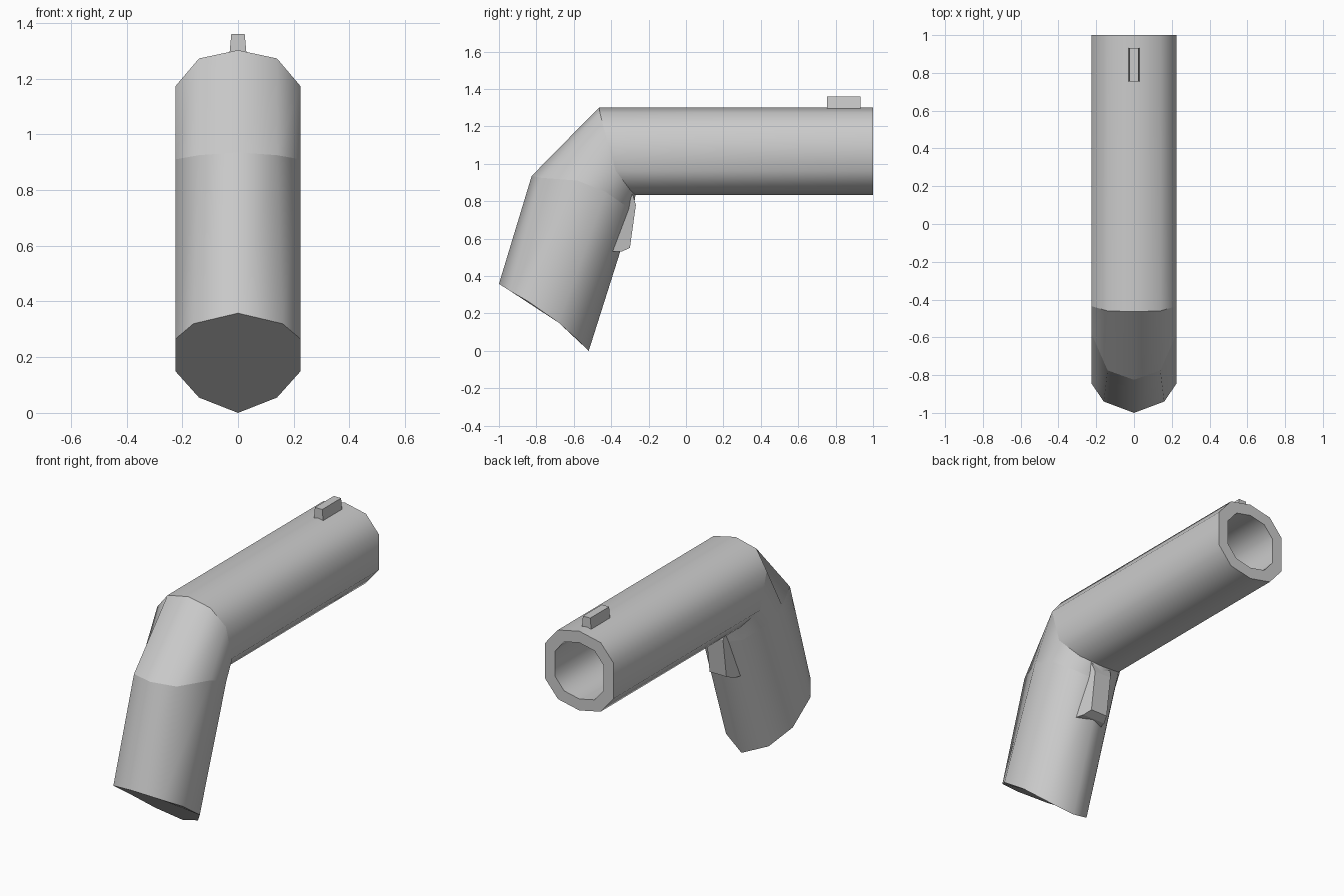
import bpy, bmesh, math

if "Cube" in bpy.data.objects:
    bpy.data.objects.remove(bpy.data.objects["Cube"])


def full_ring(half):
    """Mirror six points (x >= 0, first and last on the centre line) into ten."""
    return half + [(-x, y, z) for x, y, z in half[-2:0:-1]]


def make_object(name, bm):
    bmesh.ops.recalc_face_normals(bm, faces=bm.faces)
    mesh = bpy.data.meshes.new(name)
    bm.to_mesh(mesh)
    bm.free()
    obj = bpy.data.objects.new(name, mesh)
    bpy.context.collection.objects.link(obj)
    return obj


def loft(name, rings, smooth=True):
    """Skin closed rings in order, cap both ends, keep ring edges crisp."""
    bm = bmesh.new()
    loops = [[bm.verts.new(p) for p in r] for r in rings]
    n = len(loops[0])
    for a, b in zip(loops, loops[1:]):
        for i in range(n):
            f = bm.faces.new((a[i], a[(i + 1) % n], b[(i + 1) % n], b[i]))
            f.smooth = smooth
    bm.faces.new(loops[0])
    bm.faces.new(loops[-1])
    for r in loops:
        for i in range(n):
            bm.edges.get((r[i], r[(i + 1) % n])).smooth = False
    return make_object(name, bm)


# Ten-sided barrel section around z = 1.067
CZ = 1.067
section = [(0, .235), (.14, .205), (.225, .105), (.225, -.105), (.14, -.205), (0, -.235)]


def barrel_ring(ys, scale=1.0):
    return full_ring([(x * scale, y, CZ + z * scale) for (x, z), y in zip(section, ys)])


# Grip end, shoulder and elbow mitre, each listed from front to back
grip_end = full_ring([(0, -1, .358), (.16, -.94, .32), (.225, -.845, .265),
                      (.225, -.68, .15), (.14, -.575, .055), (0, -.52, 0)])
shoulder = full_ring([(0, -.825, .935), (.14, -.775, .925), (.225, -.58, .91),
                      (.225, -.43, .85), (.14, -.33, .78), (0, -.285, .74)])
mitre = barrel_ring([-.464, -.46, -.435, -.375, -.30, -.27])

# Bent pipe body with a bore in the open end
loft("bent_pipe_body", [grip_end, shoulder, mitre, barrel_ring([1] * 6),
                        barrel_ring([1] * 6, .71), barrel_ring([-.25] * 6, .71)])

# Trigger block under the barrel: tapered outline extruded across x
trigger_side = [(-.40, .53), (-.345, .53), (-.30, .55), (-.268, .78), (-.295, .87), (-.40, .87)]
trigger_width = [.09, .075, .055, .055, .075, .09]
loft("trigger", [[(s * w, y, z) for (y, z), w in zip(trigger_side, trigger_width)]
                 for s in (-1, 1)], smooth=False)

# Front sight: tapered block on top of the barrel
loft("sight", [[(-w, .755, z), (w, .755, z), (w, .932, z), (-w, .932, z)]
               for w, z in ((.031, 1.285), (.024, 1.36))], smooth=False)
